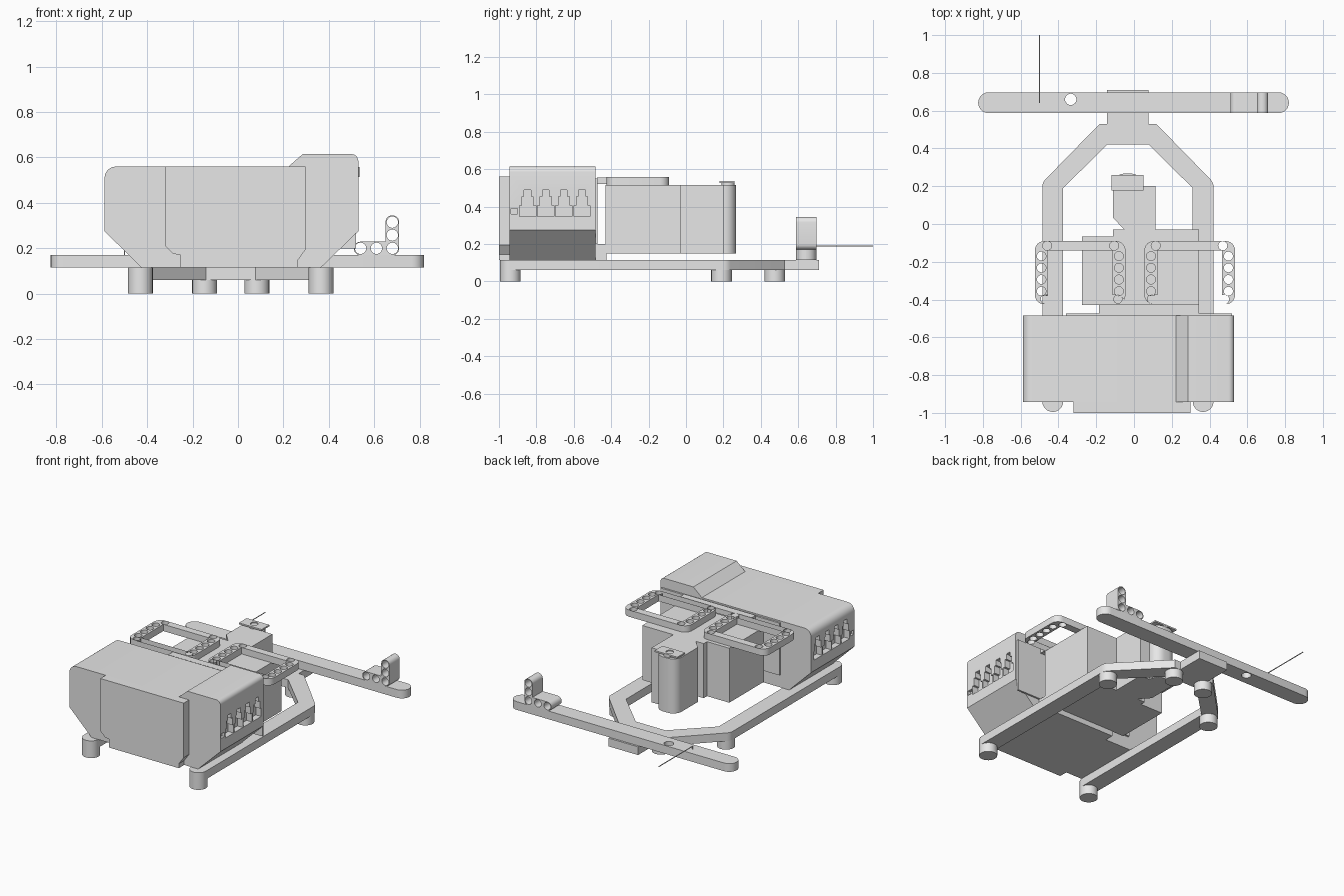
import bpy, bmesh, math
from mathutils import Matrix, Vector

if "Cube" in bpy.data.objects:
    bpy.data.objects.remove(bpy.data.objects["Cube"])

grey = bpy.data.materials.new("plain_grey")
grey.use_nodes = True
COLOR = (0.8, 0.8, 0.8, 1)
grey.diffuse_color = COLOR
grey.node_tree.nodes["Principled BSDF"].inputs["Base Color"].default_value = COLOR

# Axis frames: a drawn (u, v) outline is extruded along the named axis
FRAMES = {
    "z": Matrix.Identity(4),
    "y": Matrix(((1, 0, 0, 0), (0, 0, 1, 0), (0, 1, 0, 0), (0, 0, 0, 1))),
    "x": Matrix(((0, 0, 1, 0), (1, 0, 0, 0), (0, 1, 0, 0), (0, 0, 0, 1))),
}


def circle(cx, cy, r, n=24):
    return [(cx + r * math.cos(2 * math.pi * i / n), cy + r * math.sin(2 * math.pi * i / n))
            for i in range(n)]


def fillet(pts, steps=6):
    """Round every corner given as (u, v, radius)."""
    out = []
    for i, p in enumerate(pts):
        c = Vector(p[:2])
        if len(p) < 3:
            out.append(tuple(c))
            continue
        a = (Vector(pts[i - 1][:2]) - c).normalized()
        b = (Vector(pts[(i + 1) % len(pts)][:2]) - c).normalized()
        half = a.angle(b) / 2
        centre = c + (a + b).normalized() * p[2] / math.sin(half)
        reach = p[2] / math.tan(half)
        start, end = c + a * reach - centre, c + b * reach - centre
        turn = start.angle_signed(end)
        for k in range(steps + 1):
            t = -turn * k / steps
            out.append((centre.x + start.x * math.cos(t) - start.y * math.sin(t),
                        centre.y + start.x * math.sin(t) + start.y * math.cos(t)))
    return out


def rect(u0, u1, v0, v1, r=0):
    pts = [(u0, v0), (u1, v0), (u1, v1), (u0, v1)]
    return fillet([p + (r,) for p in pts]) if r else pts


def extrude(name, axis, lo, hi, *loops):
    """Solid from an outline, with any further loops as holes."""
    curve = bpy.data.curves.new(name, "CURVE")
    curve.dimensions, curve.fill_mode = "2D", "BOTH"
    curve.extrude = (hi - lo) / 2
    for loop in loops:
        spline = curve.splines.new("POLY")
        spline.points.add(len(loop) - 1)
        for point, (u, v) in zip(spline.points, loop):
            point.co = (u, v, 0, 1)
        spline.use_cyclic_u = True
    temp = bpy.data.objects.new(name, curve)
    bpy.context.collection.objects.link(temp)
    bpy.context.view_layer.update()
    mesh = bpy.data.meshes.new_from_object(
        temp.evaluated_get(bpy.context.evaluated_depsgraph_get()))
    bpy.data.objects.remove(temp)
    mesh.transform(FRAMES[axis] @ Matrix.Translation((0, 0, (lo + hi) / 2)))
    bm = bmesh.new()
    bm.from_mesh(mesh)
    bmesh.ops.remove_doubles(bm, verts=bm.verts, dist=1e-5)
    bmesh.ops.recalc_face_normals(bm, faces=bm.faces)
    bm.to_mesh(mesh)
    bm.free()
    mesh.materials.clear()
    mesh.materials.append(grey)
    ob = bpy.data.objects.new(name, mesh)
    bpy.context.collection.objects.link(ob)
    return ob


def cut(target, cutter):
    mod = target.modifiers.new("cut", "BOOLEAN")
    mod.operation, mod.object, mod.solver = "DIFFERENCE", cutter, "EXACT"
    bpy.context.view_layer.objects.active = target
    bpy.ops.object.modifier_apply(modifier=mod.name)
    bpy.data.objects.remove(cutter)


# Base frame: two rails joined by an arch and a neck
MID = -0.032
half_arch = [(0.453, -0.94), (0.453, 0.22, 0.06), (0.15, 0.53), (0.11, 0.53), (0.11, 0.71)]
half_inner = [(0.11, 0.42), (0.343, 0.19), (0.343, -0.94)]
right = half_arch[::-1]
left = [(-p[0],) + p[1:] for p in half_arch]
outline = ([(-p[0],) + p[1:] for p in half_inner[::-1]] + half_inner + half_arch + left[::-1])
outline = [(p[0] + MID,) + p[1:] for p in outline]
extrude("base_frame", "z", 0.06, 0.115, fillet(outline))

# Feet
for dx, y, top in ((0.398, -0.94, 0.115), (0.398, 0.19, 0.06), (0.115, 0.475, 0.06)):
    for s in (-1, 1):
        extrude("foot", "z", 0, top, circle(MID + s * dx, y, 0.055))

# Rear cross bar with a round hole, and a thin wire
extrude("cross_bar", "z", 0.115, 0.17, rect(-0.825, 0.82, 0.587, 0.697, 0.0549),
        circle(-0.335, 0.66, 0.03))
extrude("wire", "y", 0.64, 1.0, circle(-0.5, 0.19, 0.003, 8))
extrude("wire_post", "z", 0.16, 0.19, circle(-0.5, 0.643, 0.003, 8))

# L-shaped bracket with round holes
bracket = [(0.51, 0.17, 0.029), (0.71, 0.17, 0.029), (0.71, 0.345, 0.029),
           (0.65, 0.345, 0.029), (0.65, 0.229), (0.51, 0.229, 0.029)]
holes = [(0.54, 0.2), (0.61, 0.2), (0.68, 0.2), (0.68, 0.258), (0.68, 0.315)]
extrude("hole_bracket", "y", 0.587, 0.697, fillet(bracket),
        *[circle(u, v, 0.025) for u, v in holes])

# Main housing with a raised pod on one side
housing = extrude("housing", "y", -0.943, -0.485, fillet([
    (-0.425, 0.115), (0.365, 0.115), (0.53, 0.275), (0.53, 0.615, 0.03),
    (0.285, 0.615), (0.222, 0.56), (-0.588, 0.56, 0.05), (-0.588, 0.275)]))

# Stepped sockets sunk into both housing sides
for i in range(4):
    y = -0.847 + i * 0.097
    half = [(0.044, 0.347), (0.044, 0.405), (0.03, 0.405), (0.03, 0.455),
            (0.018, 0.455), (0.018, 0.49)]
    shape = [(y + u, v) for u, v in half] + [(y - u, v) for u, v in half[::-1]]
    cut(housing, extrude("cutter", "x", 0.49, 0.6, shape))
    cut(housing, extrude("cutter", "x", -0.65, -0.548, shape))
for lo, hi in ((0.51, 0.6), (-0.65, -0.57)):
    cut(housing, extrude("cutter", "x", lo, hi, rect(-0.935, -0.9, 0.36, 0.39)))

# Front panel and back panel of the housing
extrude("front_panel", "y", -1.0, -0.943, [
    (-0.255, 0.115), (0.262, 0.115), (0.262, 0.145), (0.298, 0.195), (0.298, 0.56),
    (-0.32, 0.56), (-0.32, 0.21), (-0.285, 0.175), (-0.255, 0.172)])
extrude("back_panel", "y", -0.485, -0.473, rect(-0.36, 0.52, 0.2, 0.55))

# Links between housing and rear box
extrude("lower_link", "z", 0.115, 0.2, rect(-0.185, 0.345, -0.485, -0.425))
extrude("upper_link", "z", 0.52, 0.555, rect(-0.185, 0.345, -0.475, -0.425))

# Rear box and its rounded column
extrude("rear_box", "z", 0.15, 0.515, [
    (-0.275, -0.43), (0.345, -0.43), (0.345, -0.03), (-0.11, -0.03),
    (-0.11, -0.065), (-0.275, -0.065)])
extrude("column", "z", 0.15, 0.515, fillet([
    (-0.05, -0.032), (0.115, -0.032), (0.115, 0.2), (0.045, 0.2),
    (0.045, 0.267, 0.06), (-0.112, 0.267, 0.06), (-0.112, 0.035)]))
extrude("cap_post", "z", 0.51, 0.53, circle(-0.035, 0.225, 0.035))
extrude("cap_plate", "z", 0.527, 0.537, rect(-0.118, 0.05, 0.178, 0.26),
        circle(-0.035, 0.222, 0.024))

# Pair of carry handles with round holes
for s in (-1, 1):
    def side(loop):
        return [(0.005 + s * u, v) for u, v in loop]
    spots = [(u, -0.17 - i * 0.062) for u in (0.085, 0.495) for i in range(4)]
    spots += [(u, v) for u in (0.11, 0.465) for v in (-0.115,)]
    spots += [(0.09, -0.398), (0.475, -0.398)]
    extrude("handle", "z", 0.513, 0.558, side(rect(0.05, 0.53, -0.425, -0.09, 0.05)),
            side(rect(0.12, 0.46, -0.375, -0.14)),
            *[side(circle(u, v, 0.024, 16)) for u, v in spots])

# Smooth round walls, keep hard edges
bpy.ops.object.select_all(action="DESELECT")
for ob in bpy.context.collection.objects:
    if ob.type == "MESH" and grey.name in ob.data.materials:
        ob.select_set(True)
        bpy.context.view_layer.objects.active = ob
bpy.ops.object.shade_smooth_by_angle(angle=math.radians(30))
